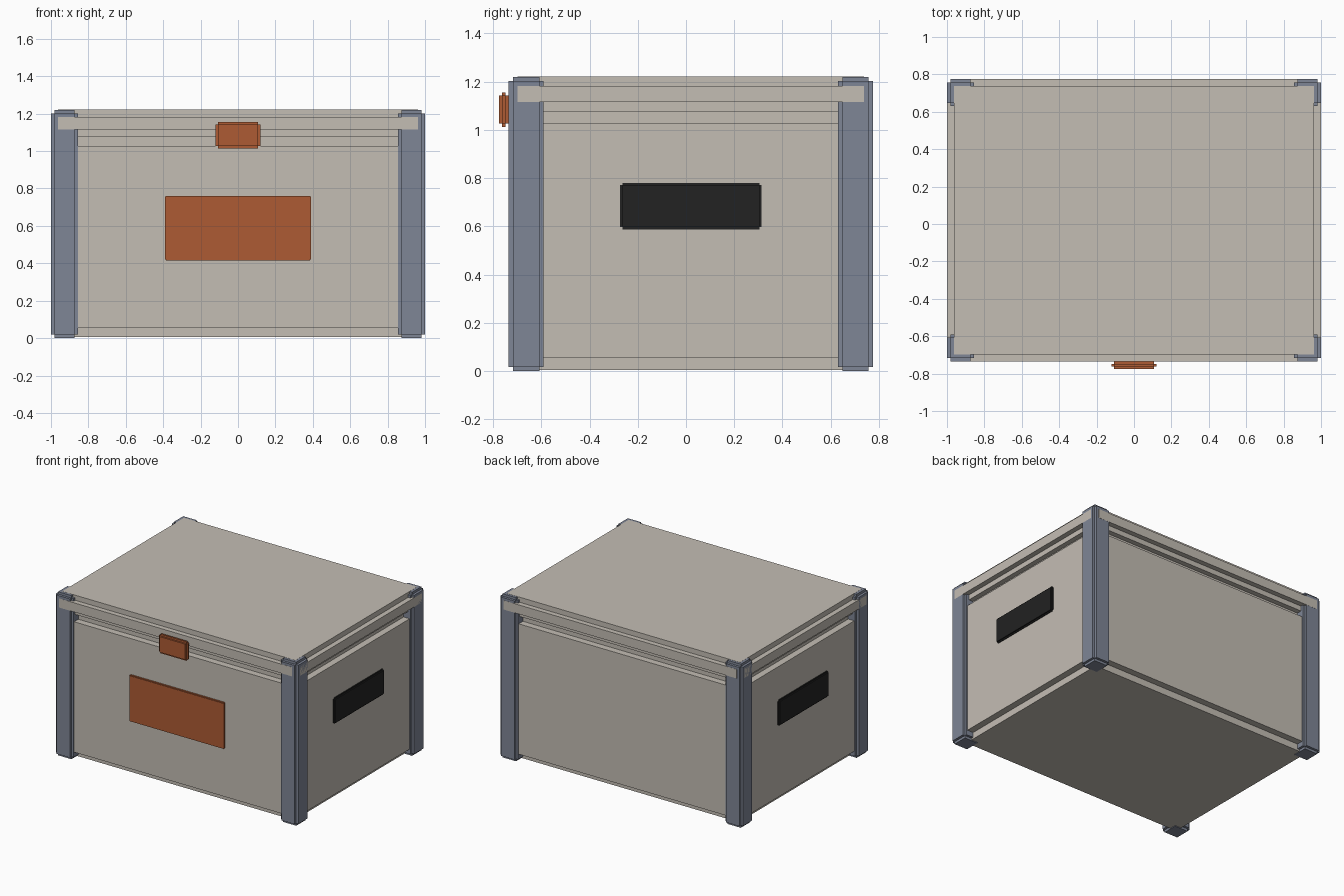
import bpy
import bmesh
from mathutils import Matrix, Vector

cube = bpy.data.objects.get("Cube")
if cube:
    bpy.data.objects.remove(cube, do_unlink=True)


def material(name, rgb):
    mat = bpy.data.materials.new(name)
    mat.use_nodes = True
    mat.diffuse_color = (*rgb, 1)
    mat.node_tree.nodes["Principled BSDF"].inputs["Base Color"].default_value = (*rgb, 1)
    return mat


beige = material("warm_beige", (0.55, 0.51, 0.456))
slate = material("slate_blue", (0.212, 0.238, 0.305))
rust = material("rust_orange", (0.417, 0.105, 0.034))
black = material("soft_black", (0.016, 0.016, 0.016))


def stepped_box(name, low, high, step, mat):
    """Box with notched edges: three crossed blocks, each full length on one axis."""
    low, high = Vector(low), Vector(high)
    bm = bmesh.new()
    for axis in range(3):
        size = high - low
        for other in range(3):
            if other != axis:
                size[other] -= 2 * step
        place = Matrix.Translation((low + high) / 2) @ Matrix.Diagonal((*size, 1))
        bmesh.ops.create_cube(bm, size=1, matrix=place)
    mesh = bpy.data.meshes.new(name)
    bm.to_mesh(mesh)
    bm.free()
    mesh.materials.append(mat)
    obj = bpy.data.objects.new(name, mesh)
    bpy.context.collection.objects.link(obj)
    return obj


# Overall shell, set back a little to leave room for the clasp
HALF_X, FRONT, BACK, TOP = 1.0, -0.735, 0.775, 1.22
RECESS, POST = 0.025, 0.145
side = HALF_X - RECESS

# Body and lid
stepped_box("body", (-side, FRONT + RECESS, 0.005),
            (side, BACK - RECESS, 1.077), 0.05, beige)
lip = 0.001
stepped_box("lid", (-HALF_X, FRONT - lip, 1.077),
            (HALF_X, BACK + lip, TOP + lip), 0.038, beige)

# Corner posts
for x_name, x in (("right", -HALF_X), ("left", HALF_X - POST)):
    for y_name, y in (("front", FRONT), ("back", BACK - POST)):
        stepped_box(f"{y_name}_{x_name}_post", (x, y, 0),
                    (x + POST, y + POST, TOP), 0.018, slate)

# Front label plate and clasp
stepped_box("label_plate", (-0.39, FRONT + RECESS - 0.015, 0.415),
            (0.39, FRONT + RECESS + 0.01, 0.76), 0.004, rust)
stepped_box("clasp", (-0.12, -0.775, 1.013), (0.12, FRONT, 1.155), 0.013, rust)

# Side handles
for name, sign in (("right", -1), ("left", 1)):
    inner, outer = sorted((sign * (side - 0.015), sign * (side + 0.015)))
    stepped_box(f"{name}_handle", (inner, -0.273, 0.588),
                (outer, 0.313, 0.78), 0.009, black)
